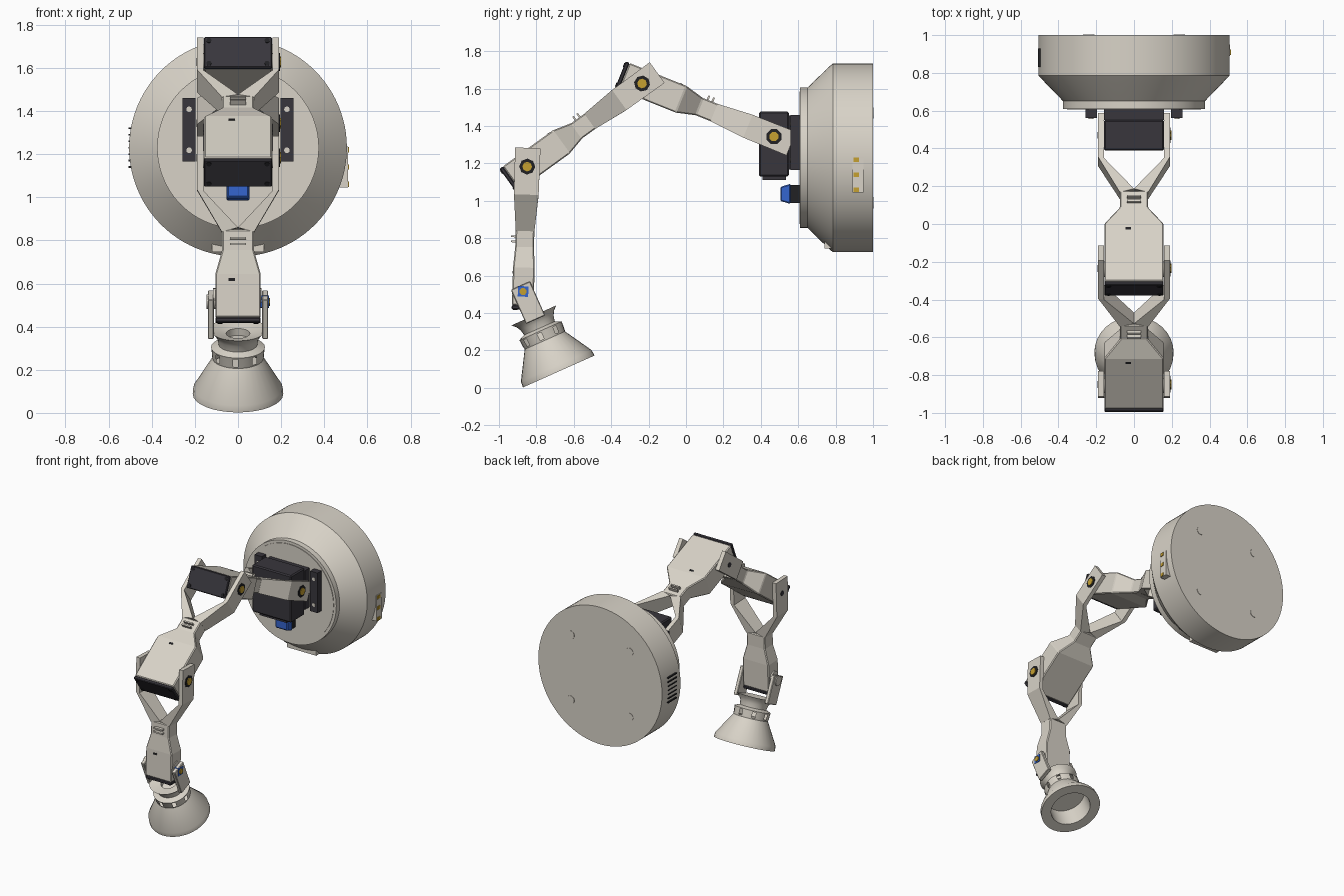
import bpy, bmesh
from math import cos, sin, pi, radians
from mathutils import Matrix, Vector

if "Cube" in bpy.data.objects:
    bpy.data.objects.remove(bpy.data.objects["Cube"])


def material(name, r, g, b):
    m = bpy.data.materials.new(name)
    m.use_nodes = True
    m.diffuse_color = (r, g, b, 1)
    m.node_tree.nodes["Principled BSDF"].inputs["Base Color"].default_value = (r, g, b, 1)
    return m


SHELL = material("warm grey plastic", .69, .65, .575)
DARK = material("dark servo casing", .04, .037, .046)
BLACK = material("black trim", .015, .015, .017)
GOLD = material("brass", .56, .35, .03)
BLUE = material("blue plastic", .035, .13, .62)


def frame(y, z, uy, uz):
    """Local z runs along (uy, uz), local y points outward, local x stays x."""
    u = Vector((0, uy, uz)).normalized()
    v = Vector((0, u.z, -u.y))
    m = Matrix((Vector((1, 0, 0)), v, u)).transposed().to_4x4()
    m.translation = (0, y, z)
    return m


WORLD = Matrix.Identity(4)


def finish(name, bm, mat, m):
    bmesh.ops.recalc_face_normals(bm, faces=bm.faces[:])
    me = bpy.data.meshes.new(name)
    bm.to_mesh(me)
    bm.free()
    me.materials.append(mat)
    ob = bpy.data.objects.new(name, me)
    bpy.context.collection.objects.link(ob)
    ob.matrix_world = m
    return ob


def ring(a, b, h):
    """Four-cornered section between (x, z) points a and b, half depth h."""
    return [(a[0], -h, a[1]), (b[0], -h, b[1]), (b[0], h, b[1]), (a[0], h, a[1])]


def loft(name, rings, mat, m=WORLD, bevel=0):
    bm = bmesh.new()
    rows = [[bm.verts.new(p) for p in r] for r in rings]
    for p, q in zip(rows, rows[1:]):
        for i in range(4):
            j = (i + 1) % 4
            bm.faces.new((p[i], p[j], q[j], q[i]))
    bm.faces.new(rows[0])
    bm.faces.new(rows[-1])
    ob = finish(name, bm, mat, m)
    if bevel:
        mod = ob.modifiers.new("edge", 'BEVEL')
        mod.width, mod.segments = bevel, 1
    return ob


def box(name, x0, x1, y0, y1, z0, z1, mat, m=WORLD, bevel=0):
    mid = Matrix.Translation((0, (y0 + y1) / 2, 0))
    h = (y1 - y0) / 2
    return loft(name, [ring((x0, z), (x1, z), h) for z in (z0, z1)], mat, m @ mid, bevel)


def lathe(name, profile, mat, m, sides=64, slot_band=None):
    bm = bmesh.new()
    rows = []
    for r, d in profile:
        n = sides if r else 1
        rows.append([bm.verts.new((r * cos(2 * pi * i / sides), r * sin(2 * pi * i / sides), d))
                     for i in range(n)])
    for k, (p, q) in enumerate(zip(rows, rows[1:])):
        for i in range(sides):
            if k == slot_band and i % 4 == 0:
                continue
            j = (i + 1) % sides
            quad = [p[i % len(p)], p[j % len(p)], q[j % len(q)], q[i % len(q)]]
            bm.faces.new(list(dict.fromkeys(quad)))
    ob = finish(name, bm, mat, m)
    if sides > 12:
        bpy.ops.object.select_all(action='DESELECT')
        ob.select_set(True)
        bpy.context.view_layer.objects.active = ob
        bpy.ops.object.shade_smooth_by_angle(angle=radians(30))
    return ob


def rod(name, r, a, b, mat, m, sides=16):
    return lathe(name, [(0, a), (r, a), (r, b), (0, b)], mat, m, sides)


def sideways(m, s):
    """Frame at distance s along m whose axis points to +x."""
    return m @ Matrix.Translation((0, 0, s)) @ Matrix.Rotation(pi / 2, 4, 'Y')


# Round wall base
base = frame(1, 1.23, -1, 0)
lathe("base_housing", [(0, 0), (.505, 0), (.505, .215), (.46, .263), (.375, .35),
                       (.375, .39), (0, .39)], SHELL, base, 96)
rod("base_front_plate", .355, .385, .394, SHELL, base, 64)
box("base_lower_tab", -.12, .12, .74, .79, .745, .8, SHELL)
for x in (-.24, .24):
    for z in (-.24, .24):
        rod("base_back_screw", .03, -.003, .01, SHELL, base @ Matrix.Translation((x, z, 0)))
for i in range(7):
    z = 1.14 + i * .03
    box("base_vent_slat", -.508, -.47, .83, .93, z - .004, z + .004, BLACK)
box("base_port", .47, .509, .89, .95, 1.045, 1.235, SHELL)
for z in (1.06, 1.14, 1.22):
    box("port_contact", .49, .514, .895, .925, z - .012, z + .012, GOLD)

# Shoulder servo with mounting ears
box("shoulder_servo", -.16, .16, .39, .55, 1.13, 1.477, DARK, WORLD, .008)
box("shoulder_servo_back", -.16, .16, .55, .61, 1.167, 1.455, DARK)
box("shoulder_servo_foot", -.11, .11, .41, .535, 1.11, 1.13, DARK)
for side in (-1, 1):
    lo, hi = sorted((side * .197, side * .257))
    box("servo_ear", lo, hi, .56, .61, 1.165, 1.46, DARK)
    for z in (-.095, .095):
        rod("ear_hole", .013, .44, .443, SHELL,
            base @ Matrix.Translation((side * .227, z + .083, 0)))

# Blue dial below the servo
dial = frame(.61, 1.037, -1, 0)
box("dial_shaft", -.045, .045, -.048, .048, 0, .05, BLACK, dial)
loft("dial_knob", [ring((-.055, .05), (.055, .05), .054), ring((-.05, .105), (.05, .105), .038)],
     BLUE, dial, .006)


# Arm segments: forked end, narrow neck, servo body
def arm_link(name, m, w, h, body, end):
    fork = loft(name + "_fork", [ring((.16, -.1), (.19, -.1), .068),
                                 ring((.16, .155), (.19, .15), .066),
                                 ring((0, .325), (.075, .345), .05)], SHELL, m)
    fork.modifiers.new("both_arms", 'MIRROR')
    loft(name + "_body", [ring((-a, s), (a, s), t) for s, a, t in
                          ((.335, .074, .05), (.43, .074, .05), (body, w, h), (end - .022, w, h))],
         SHELL, m, .006)
    box(name + "_servo_cap", -w, w, -h, h, end - .022, end, DARK, m, .005)
    for x in (-1, 1):
        for y in (-1, 1):
            rod(name + "_cap_screw", .012, end, end + .004, BLACK,
                m @ Matrix.Translation((x * (w - .022), y * (h - .02), 0)), 10)
    for s in (.375, .402):
        box(name + "_cable_clip", -.036, .036, .045, .074, s - .005, s + .005, SHELL, m)
    box(name + "_slot", -.045, -.015, h - .01, h + .002, body + .02, body + .034, BLACK, m)
    pivot = sideways(m, 0)
    rod(name + "_hub", .043, .16, .194, BLACK, pivot, 8)
    rod(name + "_hub_screw", .026, .16, .199, GOLD, pivot, 8)
    rod(name + "_far_pin", .018, -.193, -.16, DARK, pivot, 12)
    # output shafts on the servo body
    rod(name + "_bearing", .04, -.01 - w, w + .005, SHELL, sideways(m, end - .12))


shoulder, elbow, knee, wrist = (.47, 1.343), (-.235, 1.627), (-.849, 1.183), (-.871, .515)


def between(a, b):
    return frame(*a, b[0] - a[0], b[1] - a[1])


upper, middle, lower = between(shoulder, elbow), between(elbow, knee), between(knee, wrist)
arm_link("upper_link", upper, .157, .077, .535, .885)
arm_link("middle_link", middle, .157, .077, .535, .885)
arm_link("lower_link", lower, .105, .058, .54, .765)

# Wrist bracket
head = frame(*wrist, .407, -.913)
for side in (-1, 1):
    lo, hi = sorted((side * .112, side * .14))
    box("wrist_bracket", lo, hi, -.056, .056, -.035, .165, SHELL, head, .004)
box("wrist_horn", .1, .143, -.028, .028, -.028, .028, BLUE, lower @ Matrix.Translation((0, 0, .668)))
rod("wrist_screw", .02, .1, .149, GOLD, sideways(head, 0), 8)
rod("wrist_knob", .034, -.146, -.1, SHELL, sideways(head, 0))

# Lamp head with flared collar, slotted ring and open shade
lathe("lamp_head", [(.055, .2), (.055, .16), (.131, .14), (.11, .16), (.096, .185), (.09, .215),
                    (.125, .23), (.123, .238), (.12, .277), (.118, .286), (.207, .435),
                    (.21, .468), (.14, .468), (.135, .33), (0, .33)],
      SHELL, head, 32, slot_band=7)
rod("collar_hole_floor", .055, .195, .2, SHELL, head, 32)
